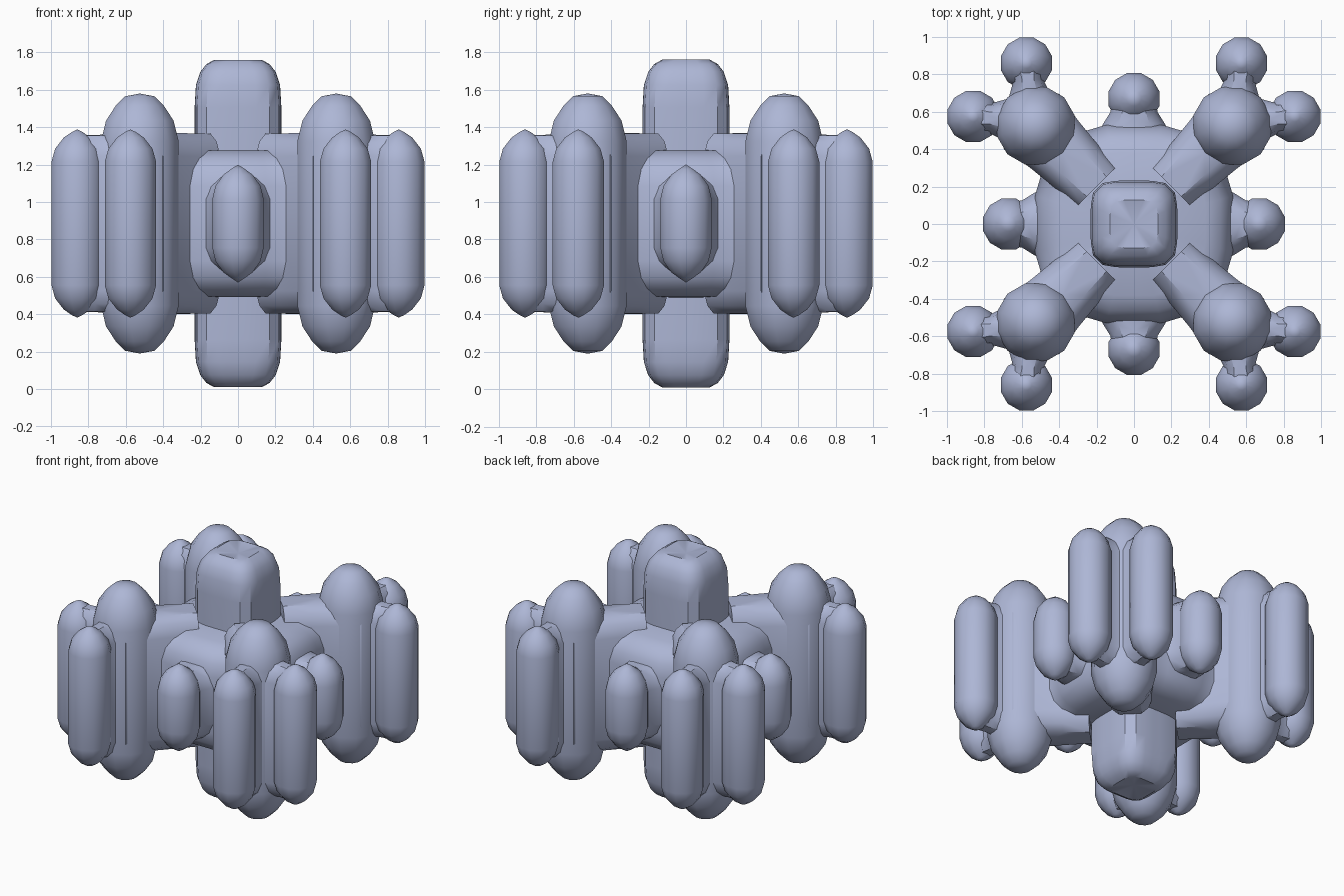
import bpy, bmesh, math
from mathutils import Vector

if "Cube" in bpy.data.objects:
    bpy.data.objects.remove(bpy.data.objects["Cube"], do_unlink=True)

MID = 0.885  # every part is symmetric about this height

mat = bpy.data.materials.new("blue grey")
mat.use_nodes = True
COLOUR = (0.42, 0.47, 0.67, 1)
mat.diffuse_color = COLOUR
mat.node_tree.nodes["Principled BSDF"].inputs["Base Color"].default_value = COLOUR


def loft(name, ring, half, pole, centre=(0, 0), angle=35):
    """Stack rings given as (height from middle, scale), mirrored below the middle."""
    levels = [(-h, s) for h, s in reversed(half)] + list(half)
    bm = bmesh.new()
    rows = [[bm.verts.new((x + centre[0], y + centre[1], MID + h)) for x, y in ring(s)]
            for h, s in levels]
    n = len(rows[0])
    for low, high in zip(rows, rows[1:]):
        for i in range(n):
            j = (i + 1) % n
            bm.faces.new((low[i], low[j], high[j], high[i]))
    for row, h in ((rows[0], -pole), (rows[-1], pole)):
        c = sum((v.co for v in row), Vector()) / n
        tip = bm.verts.new((c.x, c.y, MID + h))
        for i in range(n):
            bm.faces.new((row[i], row[(i + 1) % n], tip))
    bmesh.ops.recalc_face_normals(bm, faces=bm.faces)
    mesh = bpy.data.meshes.new(name)
    bm.to_mesh(mesh)
    bm.free()
    mesh.materials.append(mat)
    ob = bpy.data.objects.new(name, mesh)
    bpy.context.collection.objects.link(ob)
    bpy.ops.object.select_all(action='DESELECT')
    ob.select_set(True)
    bpy.context.view_layer.objects.active = ob
    bpy.ops.object.shade_smooth_by_angle(angle=math.radians(angle))
    return ob


def round_ring(r, sides, turn=0.0, power=2):
    """Circle, or a rounded square when power is above 2."""
    def ring(s):
        pts = []
        for i in range(sides):
            a = turn + math.tau * i / sides
            c, d = math.cos(a), math.sin(a)
            k = (abs(c) ** power + abs(d) ** power) ** (-1 / power)
            pts.append((r * s * c * k, r * s * d * k))
        return pts
    return ring


def strut(name, p0, p1, w0, w1, waist, half, pole):
    """Upright web between two points, waisted in plan, narrowing upward."""
    a, b = Vector(p0), Vector(p1)
    side = (b - a).normalized().orthogonal()

    def ring(s):
        stops = ((0, w0), (0.35, (w0 + waist) / 2), (0.65, waist), (1, w1))
        right = [a.lerp(b, t) + side * w * s for t, w in stops]
        left = [a.lerp(b, t) - side * w * s for t, w in reversed(stops)]
        return [tuple(p) for p in right + left]
    return loft(name, ring, half, pole)


# Central column with slightly dimpled ends
loft("central_column", round_ring(0.232, 24, math.pi / 24, 4.5),
     [(0.62, 1), (0.74, 0.97), (0.81, 0.87), (0.852, 0.73), (0.875, 0.55)], 0.85)

# Hub with concave plan between the diagonal arms
eighth = [(0.0, 0.53), (0.15, 0.53), (0.25, 0.50), (0.33, 0.52), (0.41, 0.60)]
quarter = eighth + [(y, x) for x, y in reversed(eighth[1:])]
plan = []
for k in range(4):
    for x, y in quarter:
        for _ in range(k):
            x, y = y, -x
        plan.append((x, y))
loft("hub", lambda s: [(x * s, y * s) for x, y in plan],
     [(0.2, 1), (0.29, 0.96), (0.35, 0.87), (0.39, 0.72)], 0.40)

CAPSULE = [(0.33, 1), (0.40, 0.86), (0.46, 0.52), (0.49, 0.2)]
SPINDLE = [(0.44, 1), (0.55, 0.87), (0.63, 0.62), (0.68, 0.38)]
WEB = [(0.36, 1), (0.43, 0.8), (0.47, 0.4)]

# Diagonal arms, corner columns and their paired outer capsules
for sx, across in ((1, "left"), (-1, "right")):
    for sy, depth in ((-1, "front"), (1, "back")):
        tag = f"{depth}_{across}"
        strut("arm_" + tag, (0.2 * sx, 0.2 * sy), (0.55 * sx, 0.55 * sy),
              0.15, 0.21, 0.18, [(0.36, 1), (0.44, 0.8), (0.48, 0.5)], 0.485)
        loft("corner_column_" + tag, round_ring(0.215, 12, math.pi / 12), SPINDLE, 0.695,
             (0.525 * sx, 0.525 * sy))
        for label, (px, py) in (("end", (0.575, 0.86)), ("side", (0.86, 0.575))):
            hub_end = (px * 0.3 + 0.37, py * 0.3 + 0.37)
            root = (0.55, 0.6) if label == "end" else (0.6, 0.55)
            strut(f"capsule_web_{label}_{tag}", (root[0] * sx, root[1] * sy),
                  (px * sx, py * sy), 0.14, 0.10, 0.08, WEB, 0.475)
            loft(f"capsule_{label}_{tag}", round_ring(0.142, 12, math.pi / 12),
                 CAPSULE, 0.503, (px * sx, py * sy))

# Short pods in the middle of each face
POD = [(0.13, 1), (0.20, 0.88), (0.26, 0.58), (0.29, 0.28)]
for name, dx, dy in (("front", 0, -1), ("back", 0, 1), ("left", 1, 0), ("right", -1, 0)):
    strut("pod_web_" + name, (0.47 * dx, 0.47 * dy), (0.67 * dx, 0.67 * dy),
          0.2, 0.12, 0.125, [(0.13, 1), (0.2, 0.85), (0.25, 0.5)], 0.26)
    loft("pod_" + name, round_ring(0.142, 12, math.pi / 12), POD, 0.315,
         (0.67 * dx, 0.67 * dy))
